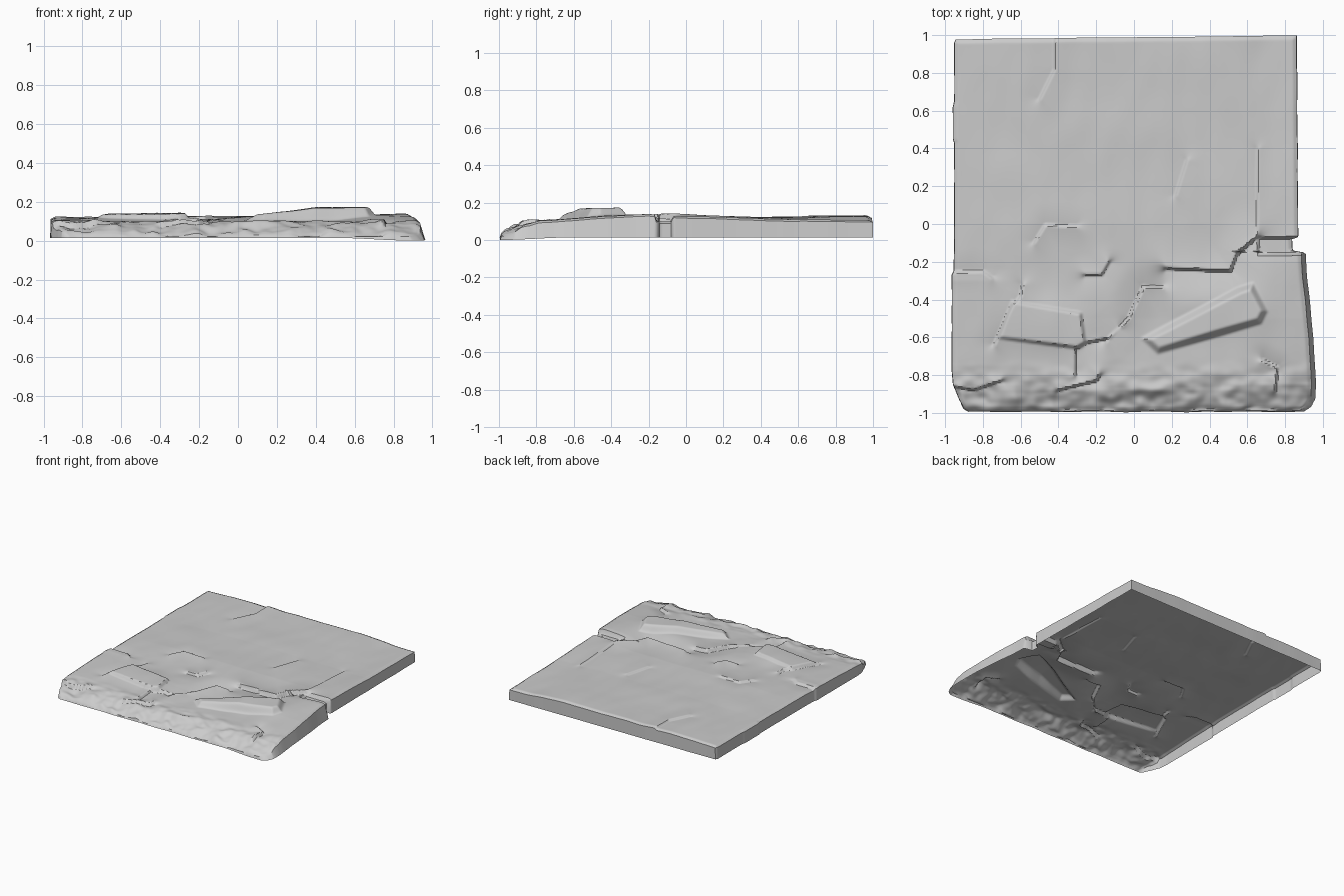
import bpy, bmesh, math
from mathutils import Vector, noise

if "Cube" in bpy.data.objects:
    bpy.data.objects.remove(bpy.data.objects["Cube"])

N = 230  # grid resolution


def interp(pts, t):
    if t <= pts[0][0]:
        return pts[0][1]
    for (a, va), (b, vb) in zip(pts, pts[1:]):
        if t <= b:
            return va + (vb - va) * (t - a) / (b - a)
    return pts[-1][1]


def smooth(a, b, t):
    t = min(1, max(0, (t - a) / (b - a)))
    return t * t * (3 - 2 * t)


# slab outline: left and right edge as x(y)
LEFT = [(-.99, -.87), (-.975, -.9), (-.93, -.925), (-.85, -.957), (-.78, -.963), (-.27, -.963),
        (-.25, -.952), (.43, -.95), (.45, -.957), (.62, -.957), (.65, -.95), (.96, -.95), (.98, -.94)]
RIGHT = [(-.99, .87), (-.965, .91), (-.93, .935), (-.85, .94), (-.6, .925), (-.3, .895), (-.15, .885),
         (-.14, .838), (-.08, .835), (-.07, .868), (.3, .865), (1, .86)]

# height sections along y at the left, middle and right
H_LEFT = [(-1, .035), (-.93, .06), (-.85, .09), (-.75, .105), (-.3, .12), (-.24, .113), (.4, .113), (1, .115)]
H_MID = [(-1, .03), (-.94, .055), (-.88, .085), (-.8, .098), (-.5, .103), (-.3, .113), (0, .125), (.4, .12), (1, .127)]
H_RIGHT = [(-1, .018), (-.93, .05), (-.85, .09), (-.5, .122), (-.2, .138), (-.05, .131), (.4, .112), (1, .106)]


def seg(p, a, b):
    """Distance to a segment and the side of it (positive = left)."""
    dx, dy = b[0] - a[0], b[1] - a[1]
    px, py = p[0] - a[0], p[1] - a[1]
    t = min(1, max(0, (px * dx + py * dy) / (dx * dx + dy * dy)))
    return math.hypot(px - t * dx, py - t * dy), (dx * py - dy * px) / math.hypot(dx, dy)


def ledge(p, pts, h, fade):
    """Chipped ledge: raised left of the line, sunk right of it, fading away."""
    xs, ys = [q[0] for q in pts], [q[1] for q in pts]
    m = fade * 2.5
    if not (min(xs) - m < p[0] < max(xs) + m and min(ys) - m < p[1] < max(ys) + m):
        return 0
    d, s = min((seg(p, a, b) for a, b in zip(pts, pts[1:])), key=lambda r: (round(r[0], 5), -abs(r[1])))
    w = max(0, 1 - d / m) ** 2
    return h * w * (smooth(-.008, .008, s) - .5) * (abs(s) / d if d > 1e-6 else 1)


def plank(p, poly, soft):
    """Mask of a convex counter-clockwise block."""
    return smooth(-soft * .6, soft * .4, min(seg(p, a, b)[1] for a, b in zip(poly, poly[1:] + poly[:1])))


LEDGES = [  # (line, height, fade)
    ([(.17, -.235), (.51, -.25), (.545, -.16), (.65, -.07)], .038, .09),
    ([(-.53, -.1), (-.47, -.005), (-.3, -.012)], -.016, .05),
    ([(-.15, -.62), (-.03, -.5), (.05, -.33), (.15, -.335)], -.03, .06),
    ([(-.95, -.255), (-.8, -.25), (-.75, -.285)], -.016, .05),
    ([(-.74, -.64), (-.67, -.48), (-.6, -.38), (-.59, -.32)], -.02, .05),
    ([(-.26, -.63), (-.13, -.605), (-.08, -.55)], .025, .05),
    ([(-.31, -.8), (-.31, -.66)], .022, .04),
    ([(-.42, 1), (-.42, .82), (-.5, .66)], .014, .07),
    ([(.65, -.06), (.655, .4)], -.012, .06),
    ([(.22, .15), (.28, .34)], -.012, .06),
    ([(-.26, -.27), (-.17, -.27), (-.13, -.2)], .024, .05),
    ([(-.4, -.88), (-.2, -.83), (-.18, -.8)], .03, .05),
    ([(.75, -.88), (.76, -.76), (.68, -.72)], .03, .04),
    ([(-.96, -.86), (-.85, -.88), (-.7, -.83)], .03, .04),
]
BLOCK_A = [(-.71, -.6), (-.3, -.652), (-.262, -.63), (-.285, -.475), (-.64, -.415)]
BLOCK_B = [(.07, -.61), (.13, -.665), (.66, -.51), (.685, -.46), (.62, -.335), (.56, -.355)]


def height(x, y):
    p = (x, y)
    l, m, r = interp(H_LEFT, y), interp(H_MID, y), interp(H_RIGHT, y)
    z = l + (m - l) * smooth(-.95, -.5, x)
    z += (r - z) * smooth(.45, .75, x)
    z += sum(ledge(p, *f) for f in LEDGES)
    # broad humps around the blocks, then the blocks themselves
    z += .024 * math.exp(-((x + .45) / .25) ** 2 - ((y + .52) / .13) ** 2)
    z += .02 * math.exp(-((x - .45) / .25) ** 2 - ((y + .42) / .12) ** 2)
    a = plank(p, BLOCK_A, .022)
    z += a * (.144 + .02 * (x + .28) + .02 * (y + .5) - z) * .9
    b = plank(p, BLOCK_B, .045)
    z += b * max(0, .171 - .11 * max(0, .4 - x) + .03 * (y + .45) - z)
    # sunken notch in the right side
    n = smooth(.65, .665, x) * smooth(-.168, -.155, y) * (1 - smooth(-.08, -.068, y))
    z += n * (.1 - z)
    # rolling surface and rubble along the front
    z += .005 * noise.noise(Vector((x * 3, y * 3, 2)))
    z += .0025 * noise.noise(Vector((x * 9, y * 5, 7)))
    k = 1 - smooth(-.92, -.7, y)
    z += k * (.022 * noise.noise(Vector((x * 7, y * 11, 4))) + .012 * noise.noise(Vector((x * 16, y * 20, 1))))
    return z


# slab: worn top sheet on a grid
bm = bmesh.new()
rows = []
for j in range(N + 1):
    row = []
    for i in range(N + 1):
        u, v = i / N, j / N
        x0 = -.95 + 1.82 * u
        front = -.988 + .005 * noise.noise(Vector((x0 * 6, 0, 0)))
        back = .978 + .02 * u + .002 * noise.noise(Vector((x0 * 5, 3, 0)))
        y = front + (back - front) * v
        wob = .003 * noise.noise(Vector((u, y * 6, 9)))
        xl, xr = interp(LEFT, y), interp(RIGHT, y)
        x = xl + (xr - xl) * u + wob
        z = height(x, y)
        edge = min(x - xl, xr - x, y - front, back - y)
        z -= .01 * (1 - smooth(0, .022, edge))
        row.append(bm.verts.new((x, y, max(z, .022))))
    rows.append(row)
for r0, r1 in zip(rows, rows[1:]):
    for i in range(N):
        bm.faces.new((r0[i], r0[i + 1], r1[i + 1], r1[i]))

# side walls: dropped rim, flared at the front right, open underneath
rim = [e for e in bm.edges if e.is_boundary]
ext = bmesh.ops.extrude_edge_only(bm, edges=rim)["geom"]
for vert in (g for g in ext if isinstance(g, bmesh.types.BMVert)):
    x, y, _ = vert.co
    right_front = smooth(.8, .88, x) * (1 - smooth(-.16, -.14, y))
    vert.co.x += .022 * right_front + math.copysign(.002, x) * (abs(x) > .8)
    vert.co.y -= .006 * (y < -.95)
    vert.co.z = .014 - .014 * smooth(.5, .9, x) * (1 - smooth(-1, -.6, y))
bmesh.ops.recalc_face_normals(bm, faces=bm.faces)
if sum(f.normal.z for f in bm.faces) < 0:
    bmesh.ops.reverse_faces(bm, faces=bm.faces)

mesh = bpy.data.meshes.new("stone_slab")
bm.to_mesh(mesh)
bm.free()
slab = bpy.data.objects.new("stone_slab", mesh)
bpy.context.collection.objects.link(slab)
bpy.context.view_layer.objects.active = slab
slab.select_set(True)
bpy.ops.object.shade_smooth_by_angle(angle=math.radians(40))
